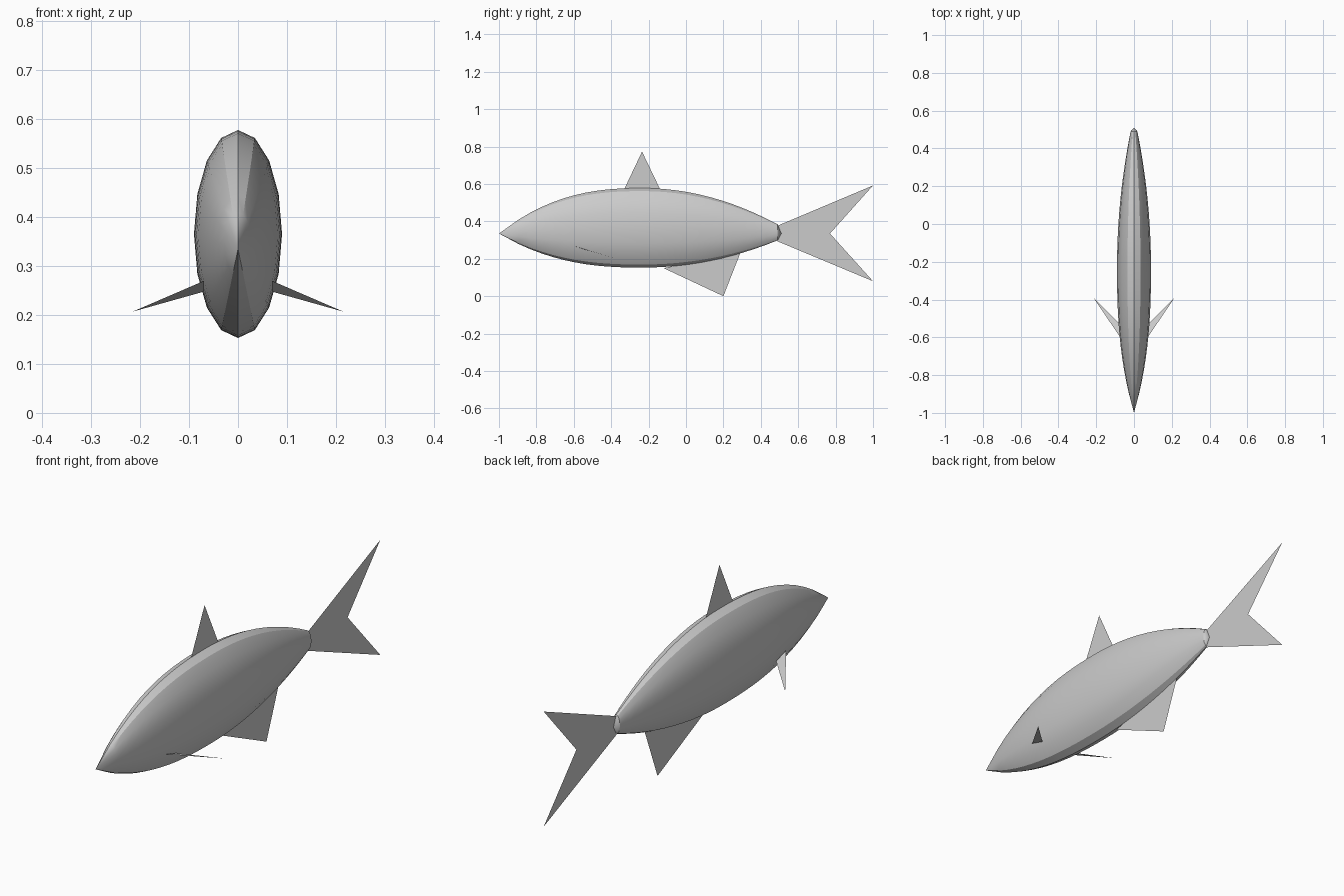
import bpy, math

if "Cube" in bpy.data.objects:
    bpy.data.objects.remove(bpy.data.objects["Cube"])

SIDES = 16
NOSE_Y, MID_Y, TAIL_Y = -1.0, -0.23, 0.49
AXIS_Z = 0.335


def make(name, verts, faces):
    mesh = bpy.data.meshes.new(name)
    mesh.from_pydata(verts, [], faces)
    mesh.update()
    ob = bpy.data.objects.new(name, mesh)
    bpy.context.collection.objects.link(ob)
    return ob


def girth(y):
    # fuller toward the head, parabolic toward the tail
    if y < MID_Y:
        return 1 - ((MID_Y - y) / (MID_Y - NOSE_Y)) ** 2.5
    return 1 - 0.8 * ((y - MID_Y) / (TAIL_Y - MID_Y)) ** 2


# Body: elliptical rings lofted between a nose tip and a tail tip
count = 24
first = -0.895
verts = [(0, NOSE_Y, AXIS_Z)]
for i in range(count):
    y = first + (TAIL_Y - first) * i / (count - 1)
    g = girth(y)
    for k in range(SIDES):
        a = 2 * math.pi * k / SIDES
        verts.append((0.09 * g * math.cos(a), y,
                      AXIS_Z + g * (0.0305 + 0.2125 * math.sin(a))))
verts.append((0, 0.51, AXIS_Z))
last = len(verts) - 1
faces = []
for k in range(SIDES):
    n = (k + 1) % SIDES
    faces.append((0, 1 + k, 1 + n))
    for i in range(count - 1):
        p, q = 1 + i * SIDES, 1 + (i + 1) * SIDES
        faces.append((p + k, q + k, q + n, p + n))
    e = 1 + (count - 1) * SIDES
    faces.append((e + k, last, e + n))
body = make("body", verts, faces)
bpy.context.view_layer.objects.active = body
body.select_set(True)
bpy.ops.object.shade_smooth_by_angle(angle=math.radians(30))
body.select_set(False)


# Flat fins on the centre plane, given as (y, z) outlines
def fin(name, outline):
    make(name, [(0, y, z) for y, z in outline], [tuple(range(len(outline)))])


fin("dorsal_fin", [(-0.33, 0.573), (-0.14, 0.575), (-0.235, 0.773)])
fin("anal_fin", [(-0.12, 0.15), (0.2, 0.0), (0.29, 0.23)])
fin("tail_fin", [(0.49, 0.293), (1.0, 0.08), (0.77, 0.335),
                 (1.0, 0.592), (0.49, 0.377)])

# Side fins, mirrored across the body
pectoral = make("pectoral_fins",
                [(0.069, -0.605, 0.27), (0.069, -0.535, 0.248), (0.215, -0.39, 0.207)],
                [(0, 2, 1)])
pectoral.modifiers.new("Mirror", 'MIRROR')
